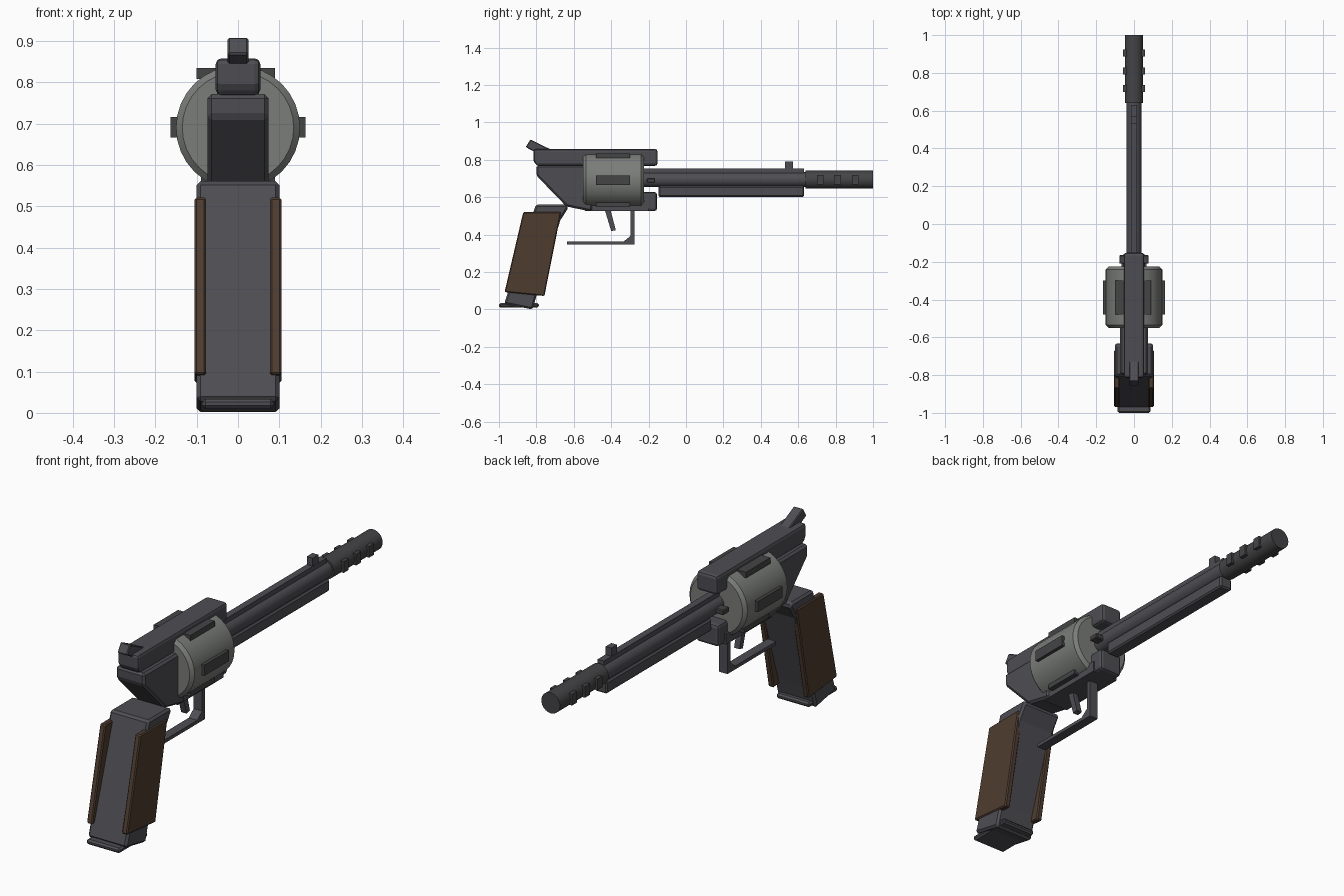
import bpy, math
from mathutils import Matrix, Vector

if "Cube" in bpy.data.objects:
    bpy.data.objects.remove(bpy.data.objects["Cube"])


def material(name, rgb):
    m = bpy.data.materials.new(name)
    m.diffuse_color = (*rgb, 1)
    m.use_nodes = True
    m.node_tree.nodes["Principled BSDF"].inputs["Base Color"].default_value = m.diffuse_color
    return m


GUNMETAL = material("gunmetal", (0.075, 0.075, 0.086))
STEEL = material("dark steel", (0.058, 0.058, 0.062))
SILVER = material("worn silver", (0.195, 0.205, 0.19))
WOOD = material("walnut", (0.078, 0.046, 0.030))


def finish(ob, name, mat, bevel=0.0, segments=1):
    ob.name = name
    ob.data.materials.append(mat)
    if bevel:
        mod = ob.modifiers.new("bevel", 'BEVEL')
        mod.width, mod.segments = bevel, segments
        mod.limit_method, mod.angle_limit = 'ANGLE', math.radians(30)
    return ob


def box(name, x, y, z, mat, bevel=0.0, segments=1):
    """Box from (min, max) ranges."""
    c = Vector([sum(r) / 2 for r in (x, y, z)])
    s = [r[1] - r[0] for r in (x, y, z)]
    bpy.ops.mesh.primitive_cube_add(size=1)
    ob = bpy.context.object
    ob.data.transform(Matrix.Translation(c) @ Matrix.Diagonal((*s, 1)))
    return finish(ob, name, mat, bevel, segments)


def plate(name, profile, x0, x1, mat, bevel=0.0, segments=1):
    """Side profile of (y, z) points, extruded from x0 to x1."""
    n = len(profile)
    verts = [(x, y, z) for x in (x0, x1) for y, z in profile]
    faces = [tuple(range(n))[::-1], tuple(range(n, 2 * n))]
    faces += [(i, (i + 1) % n, n + (i + 1) % n, n + i) for i in range(n)]
    me = bpy.data.meshes.new(name)
    me.from_pydata(verts, [], faces)
    ob = bpy.data.objects.new(name, me)
    bpy.context.collection.objects.link(ob)
    bpy.ops.object.select_all(action='DESELECT')
    ob.select_set(True)
    bpy.context.view_layer.objects.active = ob
    bpy.ops.object.mode_set(mode='EDIT')
    bpy.ops.mesh.select_all(action='SELECT')
    bpy.ops.mesh.normals_make_consistent(inside=False)
    bpy.ops.object.mode_set(mode='OBJECT')
    return finish(ob, name, mat, bevel, segments)


def rod(name, radius, y0, y1, z, mat, sides=32, bevel=0.0):
    """Cylinder along y."""
    bpy.ops.mesh.primitive_cylinder_add(vertices=sides, radius=radius, depth=y1 - y0)
    ob = bpy.context.object
    ob.data.transform(Matrix.Translation((0, (y0 + y1) / 2, z)) @ Matrix.Rotation(math.pi / 2, 4, 'X'))
    bpy.ops.object.shade_smooth_by_angle(angle=math.radians(30))
    return finish(ob, name, mat, bevel)


# Frame: rear body, top strap, bottom strap and front lower block
plate("rear_frame", [(-0.80, 0.775), (-0.80, 0.72), (-0.64, 0.555), (-0.52, 0.53),
                     (-0.50, 0.53), (-0.50, 0.775)], -0.074, 0.074, GUNMETAL, 0.01)
plate("top_strap", [(-0.815, 0.862), (-0.815, 0.80), (-0.80, 0.772), (-0.152, 0.772),
                    (-0.152, 0.862)], -0.054, 0.054, GUNMETAL, 0.014, 2)
box("bottom_strap", (-0.066, 0.066), (-0.54, -0.20), (0.53, 0.58), GUNMETAL)
box("front_block", (-0.058, 0.058), (-0.235, -0.155), (0.53, 0.632), GUNMETAL, 0.014, 2)

# Hammer spur
plate("hammer", [(-0.857, 0.872), (-0.832, 0.913), (-0.72, 0.858), (-0.76, 0.82)],
      -0.025, 0.025, GUNMETAL, 0.004)

# Revolving drum with raised lugs
rod("drum", 0.15, -0.55, -0.225, 0.694, SILVER, 32, 0.015)
for s in (-1, 1):
    box("side_lug", sorted((s * 0.12, s * 0.163)), (-0.48, -0.30), (0.67, 0.72), STEEL)
box("top_lug", (-0.10, 0.09), (-0.48, -0.30), (0.812, 0.839), STEEL)
box("bottom_lug", (-0.09, 0.09), (-0.48, -0.30), (0.553, 0.58), STEEL)
box("cross_pin", (-0.078, 0.078), (-0.21, -0.165), (0.682, 0.706), STEEL, 0.004)

# Barrel, rib, underlug and sight
rod("barrel", 0.04, -0.23, 0.65, 0.698, GUNMETAL)
box("barrel_rib", (-0.016, 0.016), (-0.23, 0.63), (0.72, 0.757), GUNMETAL)
box("underlug", (-0.032, 0.032), (-0.147, 0.632), (0.606, 0.664), GUNMETAL, 0.007)
box("front_sight", (-0.015, 0.015), (0.53, 0.572), (0.75, 0.795), GUNMETAL)

# Muzzle brake with side ridges
rod("muzzle", 0.048, 0.64, 1.0, 0.698, STEEL)
for y in (0.718, 0.81, 0.905):
    for s in (-1, 1):
        box("muzzle_ridge", sorted((s * 0.03, s * 0.057)), (y - 0.018, y + 0.018),
            (0.672, 0.724), STEEL)

# Trigger and guard
plate("trigger", [(-0.435, 0.54), (-0.405, 0.54), (-0.375, 0.428), (-0.40, 0.423)],
      -0.014, 0.014, GUNMETAL)
box("guard_bottom", (-0.022, 0.022), (-0.635, -0.275), (0.352, 0.368), GUNMETAL)
box("guard_post", (-0.022, 0.022), (-0.296, -0.275), (0.352, 0.54), GUNMETAL)
plate("guard_corner", [(-0.335, 0.366), (-0.29, 0.366), (-0.29, 0.402)],
      -0.022, 0.022, GUNMETAL)

# Grip core, wooden side panels and base plate
plate("grip_core", [(-0.803, 0.565), (-0.64, 0.565), (-0.628, 0.55), (-0.672, 0.48),
                    (-0.79, 0.11), (-0.82, 0.004), (-0.972, 0.034)],
      -0.10, 0.10, GUNMETAL, 0.012)
for s in (-1, 1):
    a, b = sorted((s * 0.077, s * 0.105))
    plate("grip_panel", [(-0.87, 0.525), (-0.668, 0.525), (-0.757, 0.076), (-0.97, 0.097)],
          a, b, WOOD, 0.005)
box("base_plate", (-0.087, 0.087), (-1.0, -0.787), (0.014, 0.038), GUNMETAL, 0.008)

# Stand the lowest point exactly on the ground
for ob in bpy.context.scene.objects:
    ob.location.z -= 0.004
